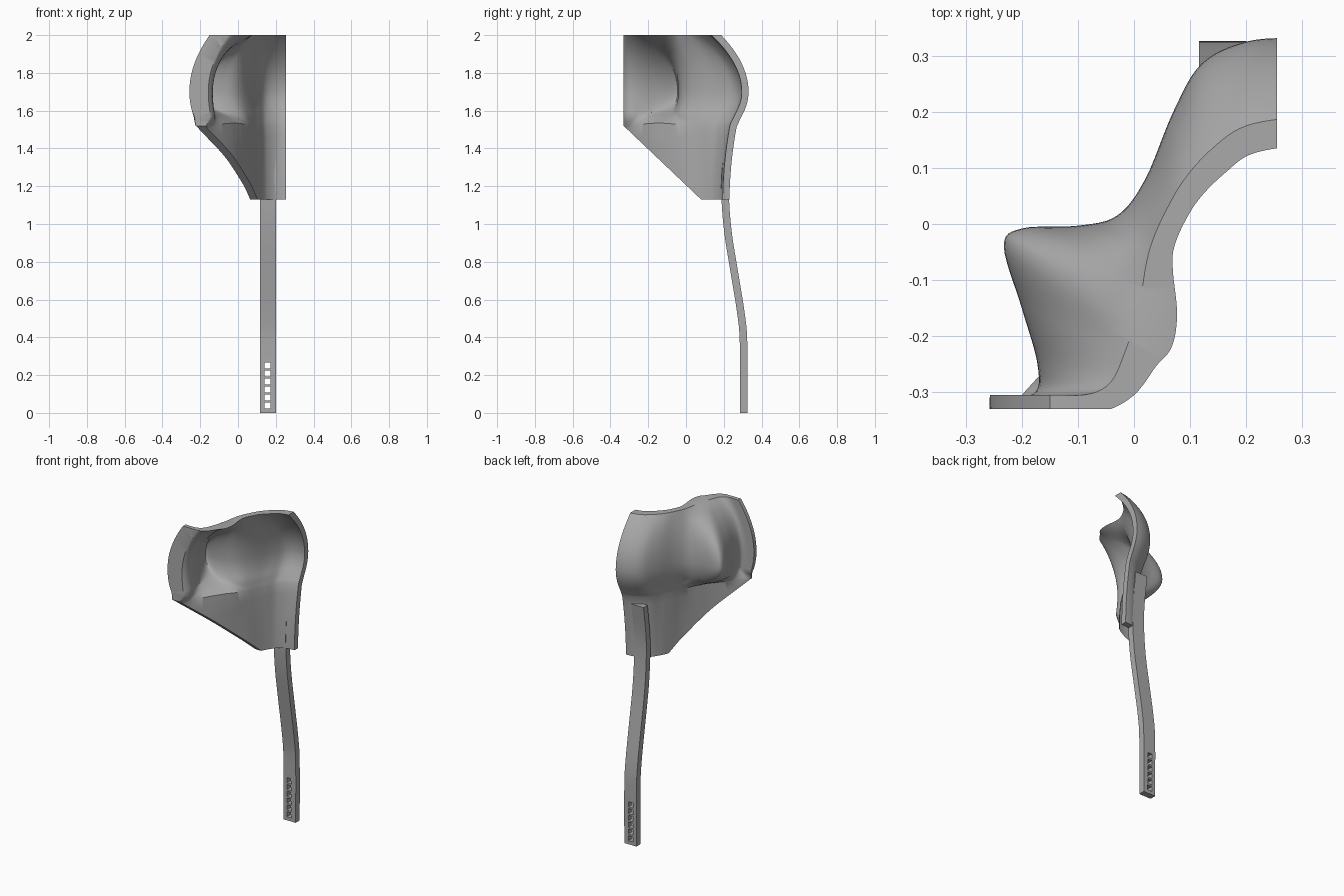
import bpy, bmesh
from mathutils import Vector

cube = bpy.data.objects.get("Cube")
if cube:
    bpy.data.objects.remove(cube, do_unlink=True)

grey = bpy.data.materials.new("mid_grey")
grey.use_nodes = True
COLOUR = (0.4, 0.4, 0.4, 1)
grey.diffuse_color = COLOUR
grey.node_tree.nodes["Principled BSDF"].inputs["Base Color"].default_value = COLOUR


def make_object(name, bm):
    bmesh.ops.recalc_face_normals(bm, faces=bm.faces)
    mesh = bpy.data.meshes.new(name)
    bm.to_mesh(mesh)
    bm.free()
    obj = bpy.data.objects.new(name, mesh)
    bpy.context.collection.objects.link(obj)
    mesh.materials.append(grey)
    return obj


def activate(obj):
    bpy.ops.object.select_all(action='DESELECT')
    obj.select_set(True)
    bpy.context.view_layer.objects.active = obj


def smooth_curve(points, steps=6):
    """Catmull-Rom curve through the points."""
    pts = [Vector(p) for p in points]
    pts = [2 * pts[0] - pts[1]] + pts + [2 * pts[-1] - pts[-2]]
    out = []
    for a, b, c, d in zip(pts, pts[1:], pts[2:], pts[3:]):
        for k in range(steps):
            t = k / steps
            out.append(b + (c - a) * t / 2 + (2 * a - 5 * b + 4 * c - d) * t * t / 2
                       + (3 * b - a - 3 * c + d) * t ** 3 / 2)
    return out + [pts[-2]]


# Shell plans, from the back edge round to the front flange
rim = [(.3, .193), (.2, .175), (.14, .135), (.09, .08), (.055, .02), (.033, -.03), (.022, -.07),
       (.012, -.13), (0, -.18), (-.015, -.225), (-.04, -.28), (-.08, -.303), (-.15, -.305)]
bulge = [(.3, .333), (.2, .325), (.12, .285), (.07, .2), (.02, .08), (-.03, .015), (-.1, -.003),
         (-.2, -.008), (-.232, -.04), (-.2, -.15), (-.172, -.25), (-.18, -.303), (-.257, -.305)]
under = [(.3, .298), (.2, .285), (.12, .235), (.075, .15), (.035, .06), (0, 0), (-.06, -.03),
         (-.12, -.05), (-.15, -.09), (-.165, -.17), (-.16, -.25), (-.165, -.3), (-.235, -.305)]
crease = [(.3, .275), (.2, .255), (.12, .2), (.08, .13), (.05, .07), (.025, .01), (0, -.05),
          (-.03, -.1), (-.06, -.145), (-.1, -.195), (-.15, -.25), (-.2, -.305), (-.225, -.335)]
foot = [(.3, .23), (.2, .225), (.13, .185), (.09, .13), (.065, .08), (.035, .01)] + crease[6:]
rim, bulge, under, crease, foot = map(smooth_curve, (rim, bulge, under, crease, foot))

# Bands of height: upper plan, lower plan, upper z, lower z, rows, easing
bands = [
    (rim, bulge, 2.0, 1.7, 12, lambda t: 1 - (1 - t) ** 2),
    (bulge, under, 1.7, 1.57, 7, lambda t: t * t),
    (under, crease, 1.57, 1.515, 4, lambda t: t),
    (crease, foot, 1.515, 1.1, 8, lambda t: 1 - (1 - t) ** 2),
]
rows = []
for upper, lower, z0, z1, count, ease in bands:
    first = -2 if upper is rim else 0
    for k in range(first, count):
        t = k / count
        rows.append([a.lerp(b, ease(t)).to_3d() + Vector((0, 0, z0 + (z1 - z0) * t))
                     for a, b in zip(upper, lower)])
rows.append([p.to_3d() + Vector((0, 0, 1.1)) for p in foot])

# Shell skin, thickened inwards
THICKNESS = 0.036
bm = bmesh.new()
grid = [[bm.verts.new(p) for p in row] for row in rows]
for r, s in zip(grid, grid[1:]):
    for j in range(len(r) - 1):
        bm.faces.new((r[j], r[j + 1], s[j + 1], s[j]))
bm.normal_update()
edges = [e for e in bm.edges if e.is_boundary]
skin = list(bm.faces)
inner = {v: bm.verts.new(v.co + v.normal * THICKNESS) for v in list(bm.verts)}
for f in skin:
    bm.faces.new([inner[v] for v in reversed(f.verts)])
for e in edges:
    a, b = e.verts
    bm.faces.new((a, b, inner[b], inner[a]))
bmesh.ops.recalc_face_normals(bm, faces=bm.faces)

# Trim the shell flat: top, side, front, bottom and slanted lower edge
trims = [((0, 0, 2), (0, 0, 1)), ((.255, 0, 0), (1, 0, 0)), ((0, -.33, 0), (0, -1, 0)),
         ((0, 0, 1.13), (0, 0, -1)), ((0, .08, 1.13), (0, -.95, -1))]
for point, normal in trims:
    cut = bmesh.ops.bisect_plane(bm, geom=bm.verts[:] + bm.edges[:] + bm.faces[:], dist=1e-6,
                                 plane_co=point, plane_no=normal, clear_outer=True)
    rim_edges = [g for g in cut["geom_cut"] if isinstance(g, bmesh.types.BMEdge) and g.is_boundary]
    bmesh.ops.triangle_fill(bm, edges=rim_edges, use_beauty=True, normal=normal)
shell = make_object("curved_shell", bm)

# Strap: bent bar behind the shell
bend = [(.325, 0), (.325, .36), (.312, .52), (.275, .75), (.243, .95), (.228, 1.13),
        (.23, 1.28), (.255, 1.47)]
path = [Vector((0, y, z)) for y, z in smooth_curve(bend, 4)]
LEFT, RIGHT, DEPTH = .116, .2, .04
bm = bmesh.new()
rings = []
for p in path:
    rings.append([bm.verts.new((x, p.y - d, p.z)) for x, d in
                  ((LEFT, 0), (RIGHT, 0), (RIGHT, DEPTH), (LEFT, DEPTH))])
for r, s in zip(rings, rings[1:]):
    for j in range(4):
        k = (j + 1) % 4
        bm.faces.new((r[j], r[k], s[k], s[j]))
bm.faces.new(rings[0])
bm.faces.new(rings[-1])
strap = make_object("support_strap", bm)

# Row of square adjustment holes
bm = bmesh.new()
for i in range(6):
    made = bmesh.ops.create_cube(bm, size=1)["verts"]
    bmesh.ops.scale(bm, verts=made, vec=(.032, .2, .032))
    bmesh.ops.translate(bm, verts=made, vec=(.155, .3, .038 + i * .0425))
cutter = make_object("hole_cutter", bm)
cutter.hide_render = True
holes = strap.modifiers.new("holes", 'BOOLEAN')
holes.operation = 'DIFFERENCE'
holes.solver = 'EXACT'
holes.object = cutter
activate(strap)
bpy.ops.object.modifier_apply(modifier="holes")
bpy.data.objects.remove(cutter, do_unlink=True)

for obj in (shell, strap):
    activate(obj)
    bpy.ops.object.shade_smooth_by_angle(angle=0.6)
